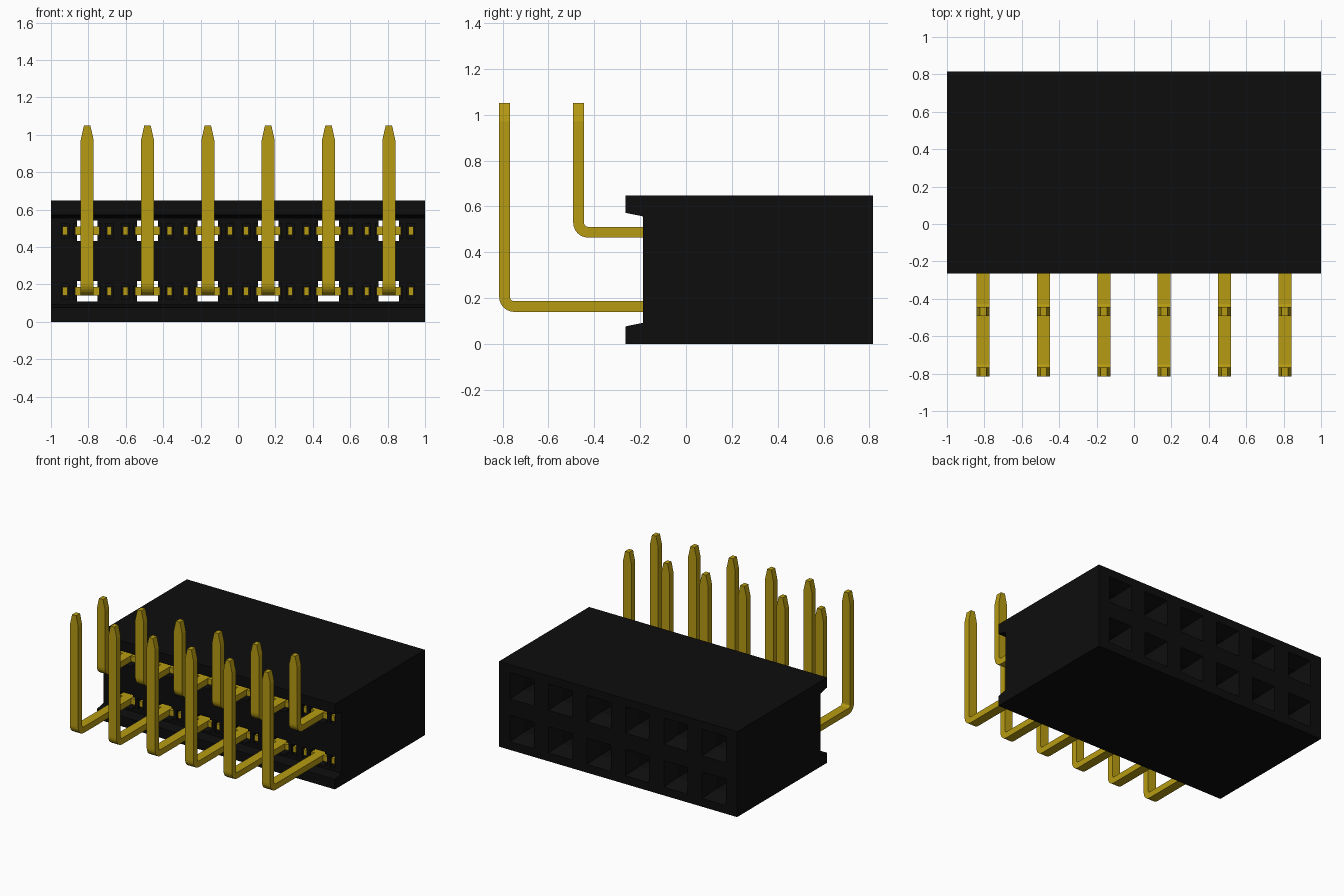
import bpy, bmesh, math

if "Cube" in bpy.data.objects:
    bpy.data.objects.remove(bpy.data.objects["Cube"], do_unlink=True)


def material(name, rgb):
    m = bpy.data.materials.new(name)
    m.use_nodes = True
    m.diffuse_color = (*rgb, 1)
    m.node_tree.nodes["Principled BSDF"].inputs["Base Color"].default_value = (*rgb, 1)
    return m


black = material("black plastic", (0.004, 0.004, 0.004))
gold = material("gold metal", (0.47, 0.33, 0.006))

PITCH = 0.3226
COLUMNS = [(i - 2.5) * PITCH for i in range(6)]
ROWS = {"lower": 0.163, "upper": 0.487}


def loft(bm, rings):
    """Skin closed rings of points and cap both ends."""
    loops = [[bm.verts.new(p) for p in ring] for ring in rings]
    n = len(loops[0])
    for a, b in zip(loops, loops[1:]):
        for i in range(n):
            j = (i + 1) % n
            bm.faces.new((a[i], a[j], b[j], b[i]))
    bm.faces.new(loops[0][::-1])
    bm.faces.new(loops[-1])


def rect(x, y, z, w, h):
    return [(x - w, y, z - h), (x + w, y, z - h), (x + w, y, z + h), (x - w, y, z + h)]


def box(bm, x, z, w, h, y0, y1):
    loft(bm, [rect(x, y0, z, w, h), rect(x, y1, z, w, h)])


def finish(bm, name, mat):
    bmesh.ops.recalc_face_normals(bm, faces=bm.faces)
    me = bpy.data.meshes.new(name)
    bm.to_mesh(me)
    bm.free()
    me.materials.append(mat)
    ob = bpy.data.objects.new(name, me)
    bpy.context.collection.objects.link(ob)
    return ob


# Housing: side profile with a dovetailed recess along the front
profile = [(-0.265, 0), (0.815, 0), (0.815, 0.648), (-0.265, 0.648),
           (-0.265, 0.572), (-0.187, 0.556), (-0.187, 0.092), (-0.265, 0.076)]
bm = bmesh.new()
loft(bm, [[(x, y, z) for y, z in profile] for x in (-1, 1)])
housing = finish(bm, "housing", black)

# Cutters: funnelled sockets right through, and contact slots in the front
sockets, slots = bmesh.new(), bmesh.new()
for z in ROWS.values():
    for x in COLUMNS:
        loft(sockets, [rect(x, y, z, s, s) for y, s in
                       ((-0.3, 0.055), (0.715, 0.055), (0.815, 0.1), (0.83, 0.107))])
        box(slots, x, z, 0.072, 0.04, -0.25, -0.06)
        for side in (-1, 1):
            box(slots, x + side * 0.118, z, 0.02, 0.04, -0.25, -0.06)

for label, cut in (("socket_cutter", sockets), ("slot_cutter", slots)):
    cutter = finish(cut, label, black)
    cutter.hide_render = True
    mod = housing.modifiers.new(label, "BOOLEAN")
    mod.operation = "DIFFERENCE"
    mod.solver = "EXACT"
    mod.object = cutter
    bpy.context.view_layer.objects.active = housing
    bpy.ops.object.modifier_apply(modifier=label)
    bpy.data.objects.remove(cutter, do_unlink=True)


def pin_mesh(bm, z, y_out):
    """Right-angle pin: horizontal leg, rounded bend, upright leg, narrowed tip."""
    half, t, r = 0.035, 0.0235, 0.042
    yc, zc = y_out + t + r, z + r
    path = [(0.0, z, 0, half)]
    for i in range(7):
        a = math.pi / 2 * i / 6
        path.append((yc - r * math.sin(a), zc - r * math.cos(a), a, half))
    path += [(y_out + t, 0.97, math.pi / 2, half), (y_out + t, 1.05, math.pi / 2, 0.017)]
    rings = []
    for y, pz, a, w in path:
        ny, nz = t * math.sin(a), t * math.cos(a)
        rings.append([(-w, y - ny, pz - nz), (w, y - ny, pz - nz),
                      (w, y + ny, pz + nz), (-w, y + ny, pz + nz)])
    loft(bm, rings)


# Pins with their barbed contacts, sharing one mesh along each row
for row, z in ROWS.items():
    bm = bmesh.new()
    pin_mesh(bm, z, -0.815 if row == "lower" else -0.492)
    for side in (-1, 1):
        box(bm, side * 0.049, z, 0.017, 0.022, -0.18, -0.05)    # inner barb
        box(bm, side * 0.118, z, 0.013, 0.022, -0.18, -0.05)    # outer barb
        box(bm, side * 0.05, z, 0.008, 0.022, -0.12, 0.5)       # spring blade
    first = finish(bm, row + "_pin_1", gold)
    first.location.x = COLUMNS[0]
    for i, x in enumerate(COLUMNS[1:], 2):
        pin = bpy.data.objects.new(f"{row}_pin_{i}", first.data)
        pin.location.x = x
        bpy.context.collection.objects.link(pin)
